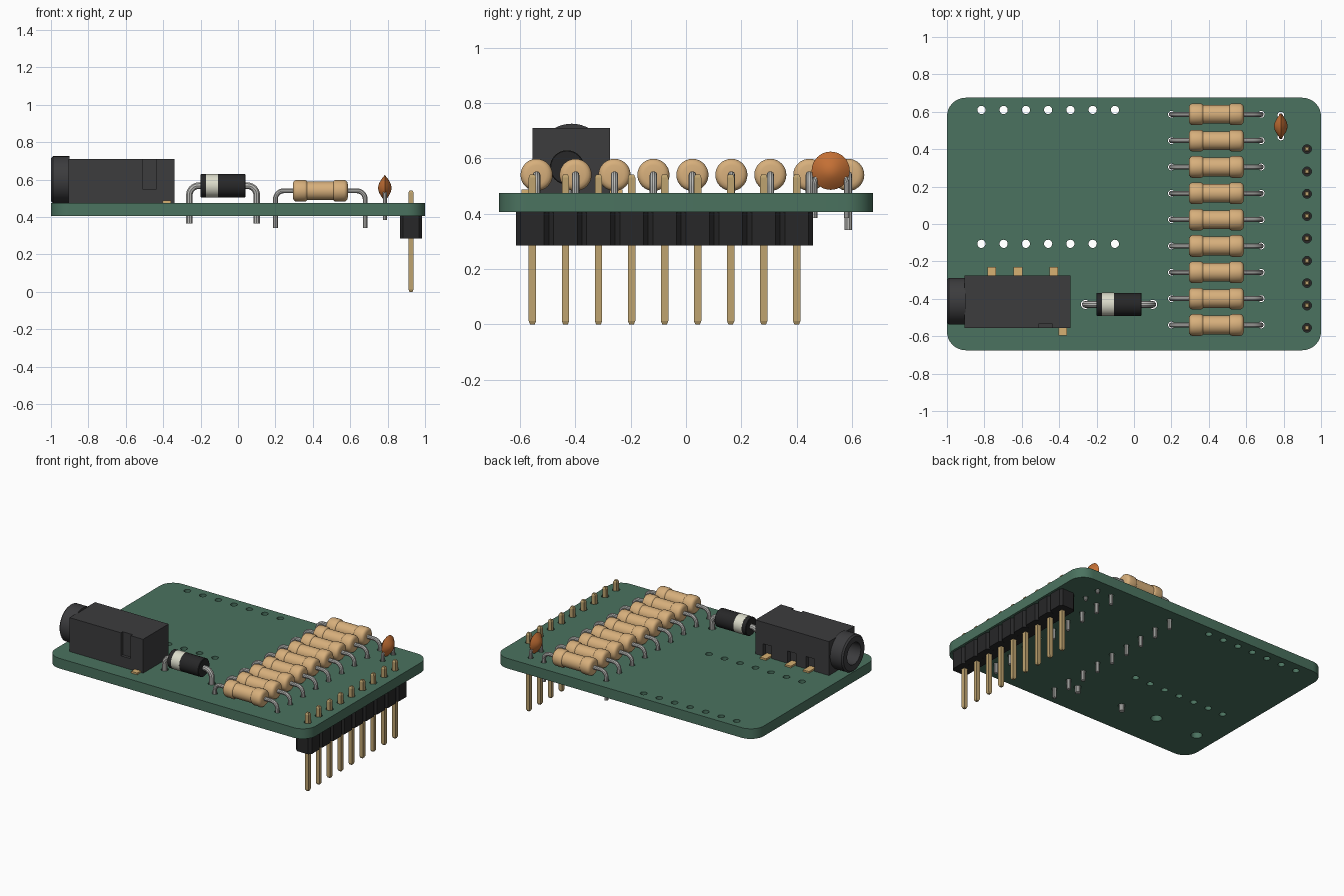
import bpy, bmesh
from math import sin, cos, pi, radians
from mathutils import Vector

if "Cube" in bpy.data.objects:
    bpy.data.objects.remove(bpy.data.objects["Cube"])

TOP, BOTTOM = 0.475, 0.405


def material(name, r, g, b):
    m = bpy.data.materials.new(name)
    m.diffuse_color = (r, g, b, 1)
    m.use_nodes = True
    m.node_tree.nodes["Principled BSDF"].inputs["Base Color"].default_value = m.diffuse_color
    return m


GREEN = material("board_green", 0.07, 0.17, 0.115)
BLACK = material("plastic_black", 0.02, 0.02, 0.021)
CHARCOAL = material("jack_charcoal", 0.045, 0.045, 0.048)
TAN = material("resistor_tan", 0.68, 0.43, 0.2)
METAL = material("lead_metal", 0.5, 0.5, 0.48)
CREAM = material("band_cream", 0.72, 0.72, 0.6)
BRASS = material("pin_brass", 0.52, 0.37, 0.16)
ORANGE = material("capacitor_orange", 0.55, 0.16, 0.035)
GOLD = material("tab_gold", 0.68, 0.44, 0.17)


def finish(name, mesh, mat, loc=(0, 0, 0), angle=35):
    ob = bpy.data.objects.new(name, mesh)
    bpy.context.collection.objects.link(ob)
    ob.location = loc
    if mat and not mesh.materials:
        mesh.materials.append(mat)
    mesh.shade_smooth()
    mesh.set_sharp_from_angle(angle=radians(angle))
    return ob


def bm_mesh(name, bm):
    bmesh.ops.remove_doubles(bm, verts=bm.verts, dist=1e-5)
    bmesh.ops.recalc_face_normals(bm, faces=bm.faces)
    me = bpy.data.meshes.new(name)
    bm.to_mesh(me)
    bm.free()
    return me


def lathe(name, profile, n=32, phase=0.0):
    """Revolve (x, radius) points about the X axis."""
    bm = bmesh.new()
    rings = [[bm.verts.new((x, r * cos(phase + 2 * pi * i / n), r * sin(phase + 2 * pi * i / n)))
              for i in range(n)] for x, r in profile]
    for a, b in zip(rings, rings[1:]):
        for i in range(n):
            j = (i + 1) % n
            bm.faces.new((a[i], a[j], b[j], b[i]))
    return bm_mesh(name, bm)


def boxes(name, bounds):
    """Axis aligned boxes, each (x0, x1, y0, y1, z0, z1)."""
    bm = bmesh.new()
    for x0, x1, y0, y1, z0, z1 in bounds:
        vs = bmesh.ops.create_cube(bm, size=1)["verts"]
        for v in vs:
            v.co = Vector((x1 if v.co.x > 0 else x0, y1 if v.co.y > 0 else y0,
                           z1 if v.co.z > 0 else z0))
    return bm_mesh(name, bm)


def from_curve(name, loops, cyclic, **settings):
    """Evaluate poly splines into a mesh."""
    cu = bpy.data.curves.new(name, "CURVE")
    for key, val in settings.items():
        setattr(cu, key, val)
    for pts in loops:
        sp = cu.splines.new("POLY")
        sp.points.add(len(pts) - 1)
        for p, co in zip(sp.points, pts):
            p.co = (*co, 1)
        sp.use_cyclic_u = cyclic
    ob = bpy.data.objects.new(name + "_curve", cu)
    bpy.context.collection.objects.link(ob)
    bpy.context.view_layer.update()
    me = bpy.data.meshes.new_from_object(ob.evaluated_get(bpy.context.evaluated_depsgraph_get()))
    bpy.data.objects.remove(ob)
    me.materials.clear()
    bm = bmesh.new()
    bm.from_mesh(me)
    return bm_mesh(name, bm)


def circle(x, y, r, n=20):
    return [(x + r * cos(2 * pi * i / n), y + r * sin(2 * pi * i / n), 0) for i in range(n)]


def bent_leads(name, half, inner, drop, bend, radius):
    """Pair of axial leads bent down at x = +-half."""
    loops = []
    for s in (-1, 1):
        pts = [(s * inner, 0, 0)]
        for i in range(9):
            a = pi / 2 * i / 8
            pts.append((s * (half - bend + bend * sin(a)), 0, -bend + bend * cos(a)))
        loops.append(pts + [(s * half, 0, -drop)])
    return from_curve(name, loops, False, dimensions="3D", bevel_depth=radius,
                      bevel_resolution=3, use_fill_caps=True)


# Shared layout
resistor_ys = [-0.54 + 0.1408 * i for i in range(9)]
pin_ys = [-0.555 + 0.1194 * i for i in range(9)]

# Circuit board: rounded outline with drilled holes
outline = []
for cx, cy, start in ((0.9, 0.575, 0), (-0.9, 0.575, 90), (-0.9, -0.575, 180), (0.9, -0.575, 270)):
    for i in range(9):
        a = radians(start + 90 * i / 8)
        outline.append((cx + 0.1 * cos(a), cy + 0.1 * sin(a), 0))
holes = [circle(-0.816 + 0.119 * i, y, 0.022) for y in (0.61, -0.106) for i in range(7)]
holes += [circle(x, y, 0.018) for y in resistor_ys for x in (0.2, 0.68)]
holes += [circle(0.925, y, 0.024) for y in pin_ys]
holes += [circle(x, -0.43, 0.024) for x in (-0.26, 0.1)]
holes += [circle(0.785, y, 0.018) for y in (0.465, 0.582)]
holes += [circle(x, -0.413, 0.036) for x in (-0.86, -0.53)]
board = from_curve("circuit_board", [outline] + holes, True, dimensions="2D",
                   fill_mode="BOTH", extrude=(TOP - BOTTOM) / 2)
finish("circuit_board", board, GREEN, (0, 0, (TOP + BOTTOM) / 2))

# Resistors
half = [(-0.147, 0), (-0.147, 0.035), (-0.144, 0.047), (-0.137, 0.055), (-0.127, 0.058),
        (-0.085, 0.058), (-0.076, 0.056), (-0.07, 0.05)]
res_body = lathe("resistor_body", half + [(-x, r) for x, r in reversed(half)])
res_lead = bent_leads("resistor_leads", 0.24, 0.13, 0.2, 0.045, 0.0135)
for i, y in enumerate(resistor_ys):
    finish(f"resistor_body_{i + 1}", res_body, TAN, (0.44, y, 0.54))
    finish(f"resistor_leads_{i + 1}", res_lead, METAL, (0.44, y, 0.54))

# Diode with band
dio = (-0.08, -0.43, 0.567)
finish("diode_body", lathe("diode_body", [(-0.12, 0), (-0.12, 0.059), (-0.117, 0.062),
                                          (0.117, 0.062), (0.12, 0.059), (0.12, 0)]), BLACK, dio)
finish("diode_band", lathe("diode_band", [(-0.09, 0.06), (-0.09, 0.063), (-0.026, 0.063),
                                          (-0.026, 0.06)]), CREAM, dio)
finish("diode_leads", bent_leads("diode_leads", 0.18, 0.1, 0.202, 0.05, 0.0185), METAL, dio)

# Disc capacitor: lens body on two leads
R, T = 0.069, 0.037
lens = [(-T + 2 * T * i / 16, R * (1 - abs(-1 + i / 8) ** 1.0) ** 0.6) for i in range(17)]
finish("capacitor_body", lathe("capacitor_body", lens), ORANGE, (0.785, 0.523, 0.555), 50)
cap_paths = [[(0, s * 0.0585, -0.17), (0, s * 0.0585, -0.045), (0, s * 0.054, -0.03),
              (0, s * 0.03, 0)] for s in (-1, 1)]
finish("capacitor_leads", from_curve("capacitor_leads", cap_paths, False, dimensions="3D",
       bevel_depth=0.0105, bevel_resolution=3, use_fill_caps=True), METAL, (0.785, 0.523, 0.555))

# Pin header: chamfered blocks and square pins with tapered tips
bm = bmesh.new()
for y in pin_ys:
    a, c = 0.0597, 0.017
    plan = [(a, a - c), (a - c, a), (c - a, a), (-a, a - c),
            (-a, c - a), (c - a, -a), (a - c, -a), (a, c - a)]
    low, high = ([bm.verts.new((0.925 + px, y + py * 0.998, z)) for px, py in plan]
                 for z in (0.285, BOTTOM))
    bm.faces.new(low[::-1])
    bm.faces.new(high)
    for i in range(8):
        j = (i + 1) % 8
        bm.faces.new((low[i], low[j], high[j], high[i]))
finish("header_block", bm_mesh("header_block", bm), BLACK, angle=20)
pin = lathe("header_pin", [(0, 0), (0, 0.012), (0.012, 0.019), (0.53, 0.019), (0.542, 0.012),
                           (0.542, 0)], n=4, phase=pi / 4)
for i, y in enumerate(pin_ys):
    finish(f"header_pin_{i + 1}", pin, BRASS, (0.925, y, 0), 20).rotation_euler = (0, -pi / 2, 0)

# Audio jack housing with side notches and bore
tab_xs = (-0.76, -0.62, -0.43)
housing = finish("jack_housing", boxes("jack_housing", [(-0.905, -0.34, -0.555, -0.275, TOP, 0.71)]),
                 CHARCOAL)
notches = [(x - 0.032, x + 0.032, -0.305, -0.2, 0.44, 0.56) for x in tab_xs]
notches.append((-0.51, -0.435, -0.6, -0.535, 0.55, 0.75))
cutters = [finish("notch_cutter", boxes("notch_cutter", notches), None),
           finish("bore_cutter", lathe("bore_cutter", [(-0.3, 0), (-0.3, 0.075), (0.2, 0.075), (0.2, 0)]),
                  None, (-0.7, -0.413, 0.6))]
for c in cutters:
    c.hide_render = True
    mod = housing.modifiers.new(c.name, "BOOLEAN")
    mod.object, mod.operation, mod.solver = c, "DIFFERENCE", "EXACT"
bpy.context.view_layer.update()
cut = bpy.data.meshes.new_from_object(housing.evaluated_get(bpy.context.evaluated_depsgraph_get()))
housing.modifiers.clear()
housing.data = cut
cut.set_sharp_from_angle(angle=radians(35))
for c in cutters:
    bpy.data.objects.remove(c)

# Jack barrel and solder tabs
finish("jack_barrel", lathe("jack_barrel", [(-0.9, 0.075), (-1.0, 0.075), (-1.0, 0.115), (-0.99, 0.125),
                                            (-0.9, 0.125), (-0.9, 0.075)], n=48),
       CHARCOAL, (0, -0.413, 0.6))
tabs = [(x - 0.023, x + 0.023, -0.32, -0.23, TOP, 0.487) for x in tab_xs]
tabs.append((-0.403, -0.357, -0.595, -0.5, TOP, 0.487))
finish("jack_tabs", boxes("jack_tabs", tabs), GOLD)
